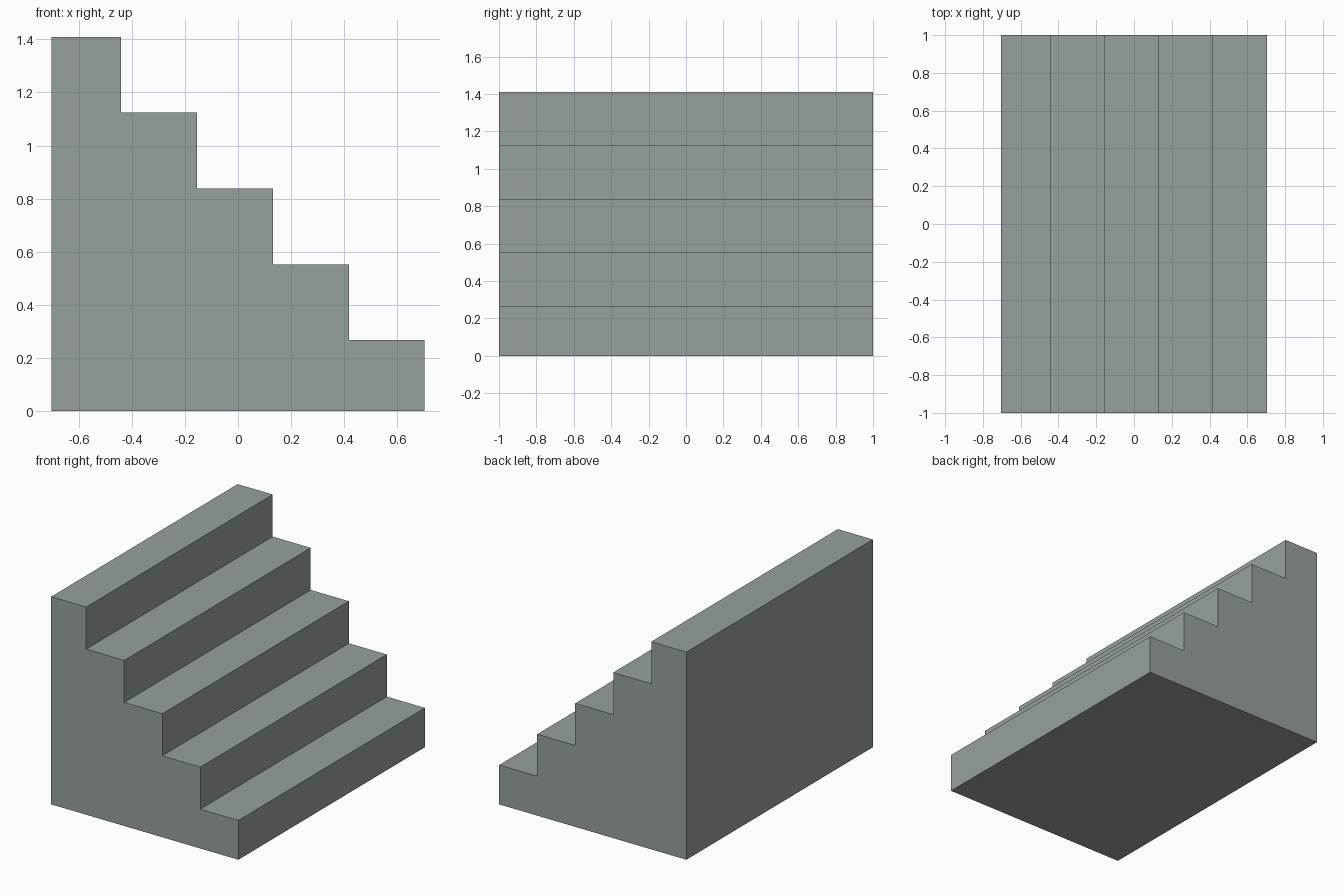
import bpy
import bmesh

if "Cube" in bpy.data.objects:
    bpy.data.objects.remove(bpy.data.objects["Cube"])

STEPS = 5
HALF_LENGTH = 1.0
X_BACK, X_FRONT = -0.703, 0.703
PITCH = 0.2857      # equal tread depth and riser height
FIRST_RISE = 0.267  # lowest riser is slightly shorter

stone = bpy.data.materials.new("grey stone")
stone.diffuse_color = (0.31, 0.355, 0.34, 1.0)
stone.use_nodes = True
stone.node_tree.nodes["Principled BSDF"].inputs["Base Color"].default_value = stone.diffuse_color

# Stair outline in the x-z plane, climbing from right to left
profile = [(X_BACK, 0.0), (X_FRONT, 0.0)]
for i in range(STEPS):
    z = FIRST_RISE + i * PITCH
    x_riser = X_FRONT - i * PITCH
    x_end = X_BACK if i == STEPS - 1 else x_riser - PITCH
    profile += [(x_riser, z), (x_end, z)]

# Solid staircase: extrude the outline along y
bm = bmesh.new()
side = bm.faces.new([bm.verts.new((x, -HALF_LENGTH, z)) for x, z in profile])
extruded = bmesh.ops.extrude_face_region(bm, geom=[side], use_keep_orig=True)
moved = [g for g in extruded["geom"] if isinstance(g, bmesh.types.BMVert)]
bmesh.ops.translate(bm, verts=moved, vec=(0, 2 * HALF_LENGTH, 0))
bmesh.ops.recalc_face_normals(bm, faces=bm.faces)

mesh = bpy.data.meshes.new("staircase")
bm.to_mesh(mesh)
bm.free()
mesh.materials.append(stone)
staircase = bpy.data.objects.new("staircase", mesh)
bpy.context.collection.objects.link(staircase)
